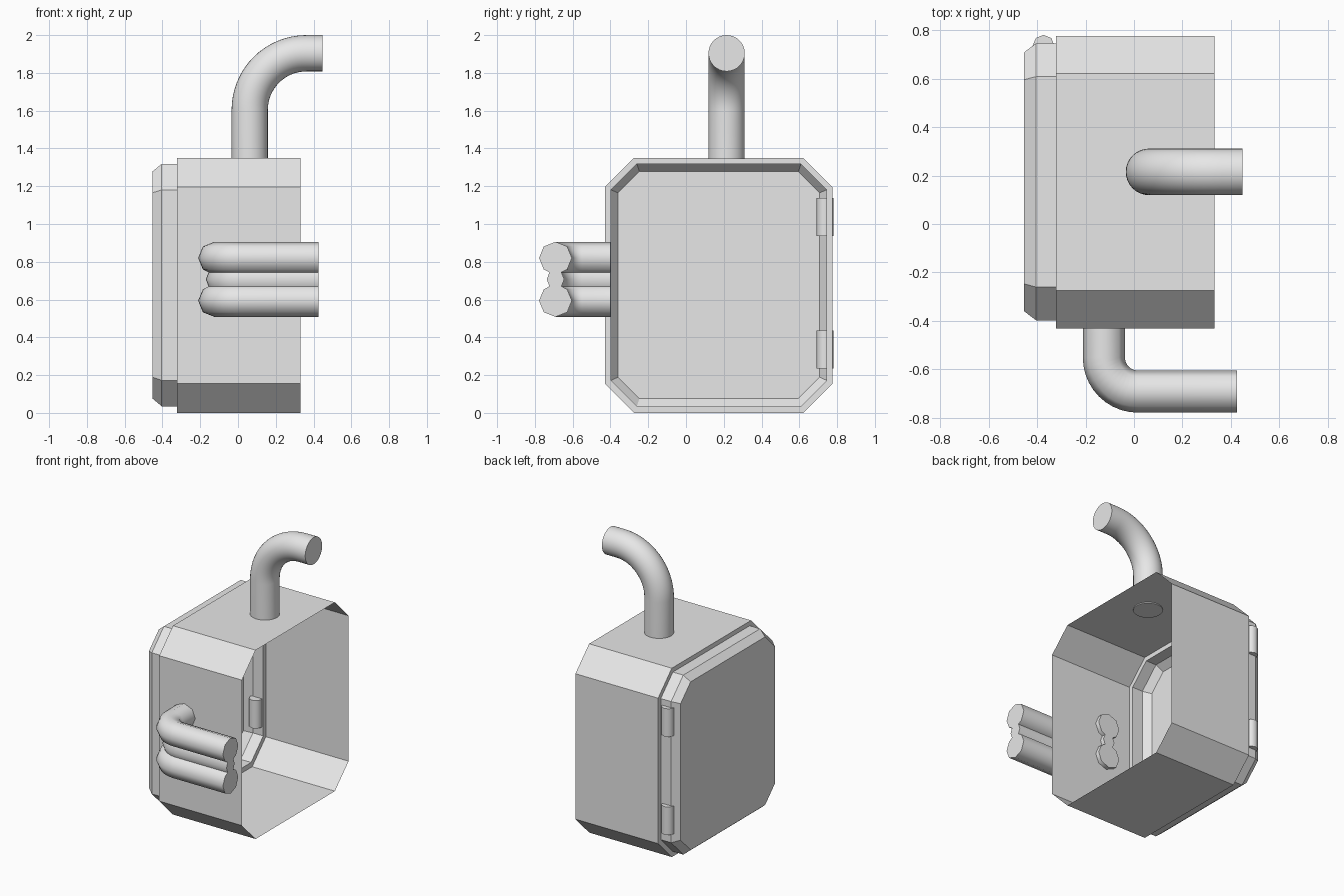
import bpy
from math import sin, cos, pi, radians
from mathutils import Vector

cube = bpy.data.objects.get("Cube")
if cube:
    bpy.data.objects.remove(cube, do_unlink=True)

grey = bpy.data.materials.new("light_grey")
grey.use_nodes = True
colour = (0.8, 0.8, 0.8, 1)
grey.diffuse_color = colour
grey.node_tree.nodes["Principled BSDF"].inputs["Base Color"].default_value = colour


def loft(name, rings, cap_start=False, cap_end=False, smooth=False):
    """Skin a list of equal-sized closed rings, optionally capping the ends."""
    n = len(rings[0])
    verts = [v for ring in rings for v in ring]
    faces = []
    for r in range(len(rings) - 1):
        for i in range(n):
            j = (i + 1) % n
            faces.append((r * n + i, r * n + j, (r + 1) * n + j, (r + 1) * n + i))
    if cap_start:
        faces.append(tuple(reversed(range(n))))
    if cap_end:
        faces.append(tuple(range(len(verts) - n, len(verts))))
    mesh = bpy.data.meshes.new(name)
    mesh.from_pydata(verts, [], faces)
    mesh.materials.append(grey)
    if smooth:
        mesh.shade_smooth()
        mesh.set_sharp_from_angle(angle=radians(50))
    obj = bpy.data.objects.new(name, mesh)
    bpy.context.collection.objects.link(obj)
    return obj


def octagon(x, y0, y1, z0, z1, c):
    """Rectangle with cut corners, in a plane of constant x."""
    yz = [(y0 + c, z0), (y1 - c, z0), (y1, z0 + c), (y1, z1 - c),
          (y1 - c, z1), (y0 + c, z1), (y0, z1 - c), (y0, z0 + c)]
    return [(x, y, z) for y, z in yz]


def circle(radius, n):
    return [(radius * cos(2 * pi * i / n), radius * sin(2 * pi * i / n)) for i in range(n)]


def elbow(name, profile, start, corner, end, radius, steps):
    """Sweep a profile along two straight runs joined by a round bend."""
    start, corner, end = Vector(start), Vector(corner), Vector(end)
    u, v = (corner - start).normalized(), (end - corner).normalized()
    side = u.cross(v)
    centre = corner + (v - u) * radius
    path = [(start, u)]
    for k in range(steps + 1):
        a = pi / 2 * k / steps
        path.append((centre + (u * sin(a) - v * cos(a)) * radius, u * cos(a) + v * sin(a)))
    path.append((end, v))
    rings = [[p + side.cross(t) * a + side * b for a, b in profile] for p, t in path]
    return loft(name, rings, True, True, True)


# Open casing with a narrow rim around the door
door_outline = (-0.397, 0.745, 0.035, 1.318, 0.137)
casing_outline = (-0.43, 0.775, 0, 1.35, 0.155)
loft("casing", [octagon(-0.322, *door_outline),
                octagon(-0.322, *casing_outline),
                octagon(0.332, *casing_outline)])

# Hollow door with a bevelled edge
loft("door", [octagon(-0.453, -0.36, 0.708, 0.076, 1.278, 0.113),
              octagon(-0.404, *door_outline),
              octagon(-0.322, *door_outline)], cap_start=True)

# Hinge barrels along the back edge of the door
for name, z in (("lower_hinge", 0.235), ("upper_hinge", 0.937)):
    rings = [[(-0.373 + a, 0.735 + b, h) for a, b in circle(0.045, 8)] for h in (z, z + 0.2)]
    loft(name, rings, True, True, True)

# Bent pipe on the top
elbow("top_pipe", circle(0.096, 32), (0.062, 0.215, 1.343),
      (0.062, 0.215, 1.904), (0.448, 0.215, 1.904), 0.3, 16)

# Bent twin pipe on the front: two lobes with a thin rib between them
quarter = [(0.046, 0), (0.032, 0.037), (0.062, 0.053), (0.087, 0.113), (0.062, 0.174)]
right = [(a, -b) for a, b in quarter[:0:-1]] + quarter
twin = right + [(0, 0.199)] + [(-a, b) for a, b in reversed(right)] + [(0, -0.199)]
elbow("front_twin_pipe", twin, (-0.124, -0.40, 0.707),
      (-0.124, -0.691, 0.707), (0.425, -0.691, 0.707), 0.14, 10)
